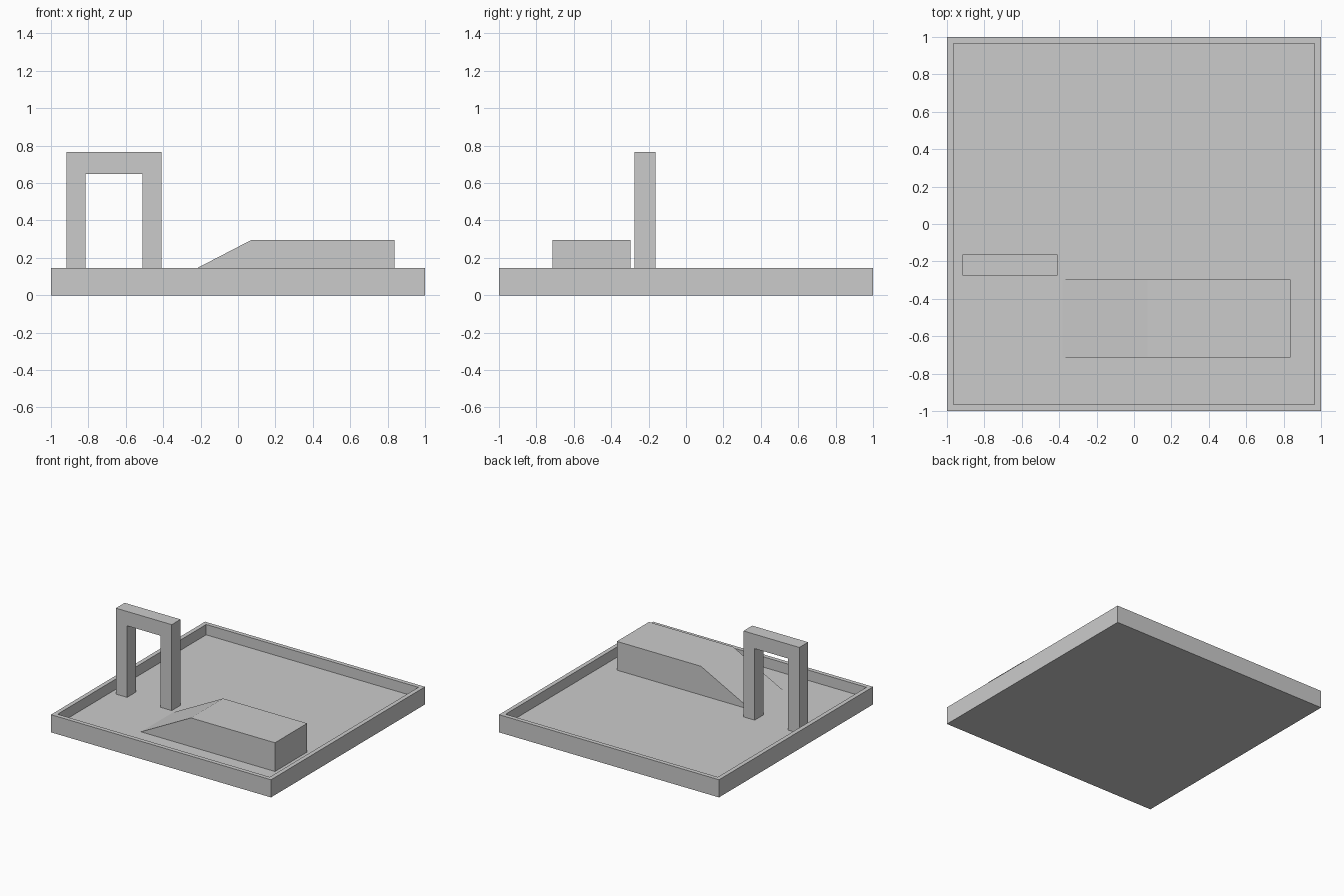
import bpy, bmesh

if "Cube" in bpy.data.objects:
    bpy.data.objects.remove(bpy.data.objects["Cube"])

FLOOR = 0.06   # inner floor of the tray
RIM = 0.145    # top of the tray rim


def make_object(name, bm):
    bmesh.ops.recalc_face_normals(bm, faces=bm.faces)
    mesh = bpy.data.meshes.new(name)
    bm.to_mesh(mesh)
    bm.free()
    obj = bpy.data.objects.new(name, mesh)
    bpy.context.collection.objects.link(obj)
    return obj


def extrude_profile(name, points, y0, y1):
    """Extrude a side profile given in (x, z) from y0 to y1."""
    bm = bmesh.new()
    face = bm.faces.new([bm.verts.new((x, y0, z)) for x, z in points])
    out = bmesh.ops.extrude_face_region(bm, geom=[face])
    moved = [v for v in out["geom"] if isinstance(v, bmesh.types.BMVert)]
    bmesh.ops.translate(bm, verts=moved, vec=(0, y1 - y0, 0))
    return make_object(name, bm)


# Square tray: box with its top inset and pushed down to the floor
bm = bmesh.new()
bmesh.ops.create_cube(bm, size=1)
bmesh.ops.scale(bm, verts=bm.verts, vec=(2, 2, RIM))
bmesh.ops.translate(bm, verts=bm.verts, vec=(0, 0, RIM / 2))
bm.normal_update()
top = next(f for f in bm.faces if f.normal.z > 0.9)
bmesh.ops.inset_region(bm, faces=[top], thickness=0.05)
pit = bmesh.ops.extrude_face_region(bm, geom=[top])
sunk = [v for v in pit["geom"] if isinstance(v, bmesh.types.BMVert)]
bmesh.ops.translate(bm, verts=sunk, vec=(0, 0, FLOOR - RIM))
if top.is_valid:
    bmesh.ops.delete(bm, geom=[top], context='FACES_ONLY')
make_object("tray", bm)

# Gate: two posts joined by a lintel
extrude_profile("gate", [
    (-0.917, FLOOR), (-0.815, FLOOR), (-0.815, 0.648), (-0.511, 0.648),
    (-0.511, FLOOR), (-0.409, FLOOR), (-0.409, 0.766), (-0.917, 0.766),
], -0.276, -0.162)

# Ramp: slope leading up to a flat platform
extrude_profile("ramp", [
    (-0.383, FLOOR), (0.836, FLOOR), (0.836, 0.296), (0.072, 0.296),
], -0.714, -0.296)
